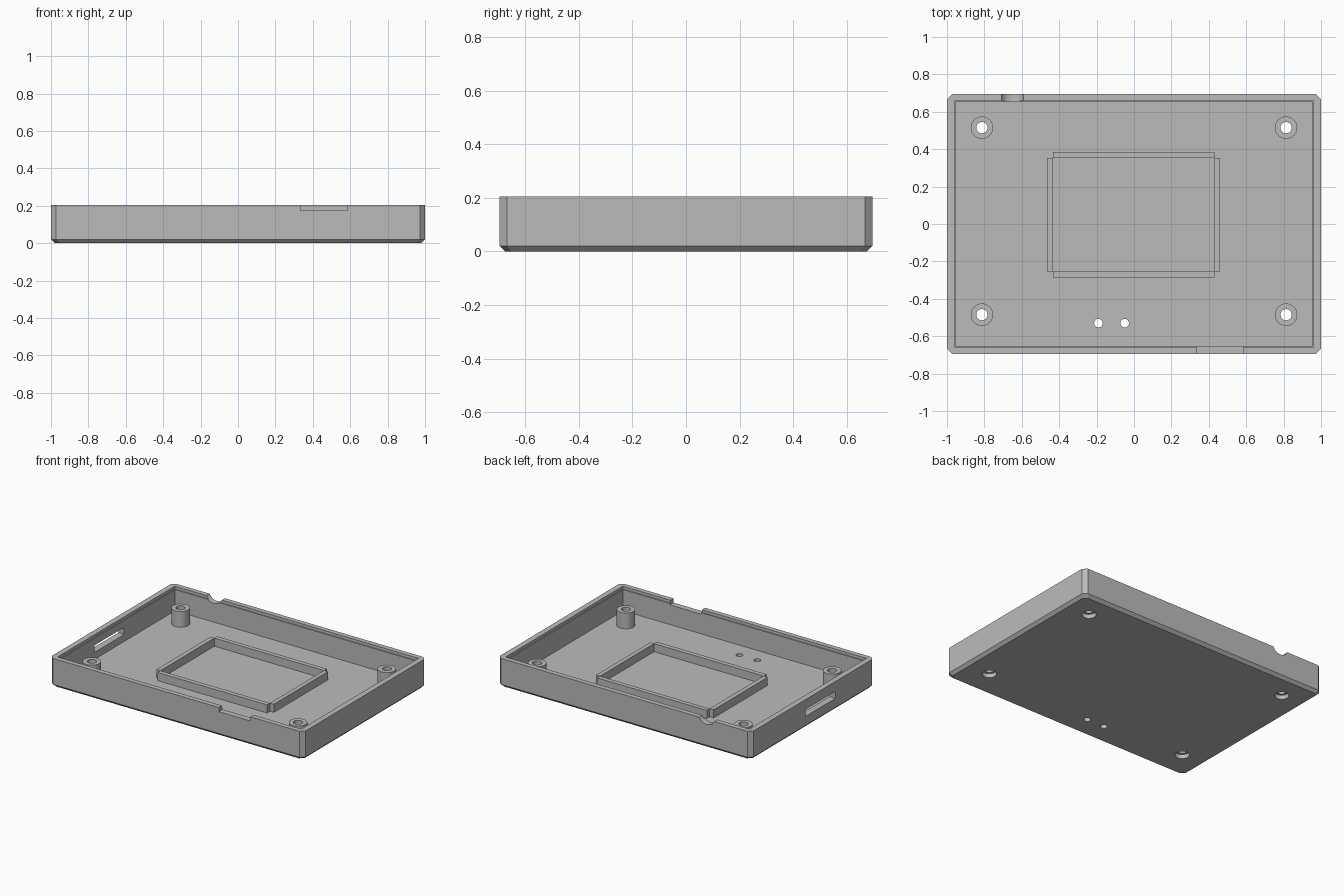
import bpy, bmesh, math
from mathutils import Matrix, Vector

if "Cube" in bpy.data.objects:
    bpy.data.objects.remove(bpy.data.objects["Cube"])

grey = bpy.data.materials.new("plain grey")
grey.use_nodes = True
colour = (0.5, 0.5, 0.5, 1)
grey.diffuse_color = colour
grey.node_tree.nodes["Principled BSDF"].inputs["Base Color"].default_value = colour


def finish(name, bm):
    bmesh.ops.recalc_face_normals(bm, faces=bm.faces)
    mesh = bpy.data.meshes.new(name)
    bm.to_mesh(mesh)
    bm.free()
    mesh.materials.append(grey)
    obj = bpy.data.objects.new(name, mesh)
    bpy.context.collection.objects.link(obj)
    return obj


def box(name, x0, x1, y0, y1, z0, z1):
    bm = bmesh.new()
    bmesh.ops.create_cube(bm, size=1)
    for v in bm.verts:
        v.co = Vector((x1 if v.co.x > 0 else x0, y1 if v.co.y > 0 else y0,
                       z1 if v.co.z > 0 else z0))
    return finish(name, bm)


def cylinder(name, x, y, z0, z1, r, sides=32, along_y=False):
    bm = bmesh.new()
    bmesh.ops.create_cone(bm, cap_ends=True, segments=sides, radius1=r, radius2=r, depth=z1 - z0)
    centre = Matrix.Translation((x, y, (z0 + z1) / 2))
    turn = Matrix.Rotation(math.pi / 2, 4, "X") if along_y else Matrix.Identity(4)
    bm.transform(centre @ turn)
    return finish(name, bm)


def cut(targets, cutter):
    for obj in targets:
        mod = obj.modifiers.new("cut", "BOOLEAN")
        mod.operation = "DIFFERENCE"
        mod.solver = "EXACT"
        mod.object = cutter
        bpy.context.view_layer.objects.active = obj
        bpy.ops.object.modifier_apply(modifier=mod.name)
    bpy.data.objects.remove(cutter)


W, D, H = 1.0, 0.695, 0.205
FLOOR = 0.035

# Tray: clipped-corner block with a bevelled underside
bm = bmesh.new()
rings = []
for inset, z in ((0.02, 0), (0, 0.02), (0, H)):
    w, d, c = W - inset, D - inset, 0.027
    outline = [(w, d - c), (w - c, d), (c - w, d), (-w, d - c),
               (-w, c - d), (c - w, -d), (w - c, -d), (w, c - d)]
    rings.append([bm.verts.new((x, y, z)) for x, y in outline])
bm.faces.new(rings[0])
bm.faces.new(rings[-1])
for low, high in zip(rings, rings[1:]):
    for i in range(8):
        j = (i + 1) % 8
        bm.faces.new((low[i], low[j], high[j], high[i]))
tray = finish("tray", bm)

# Cavity and the narrow step inside the rim
cut([tray], box("cavity_cutter", -0.953, 0.953, -0.653, 0.653, FLOOR, 0.3))
cut([tray], box("rim_step_cutter", -0.96, 0.96, -0.66, 0.66, H - 0.02, 0.3))

# Openings in the walls
cut([tray], box("front_notch_cutter", 0.335, 0.585, -0.8, -0.6, 0.175, 0.3))
cut([tray], box("side_slot_cutter", -1.1, -0.9, -0.255, 0.08, 0.085, 0.135))
notch = cylinder("cable_notch_cutter", -0.65, 0, -0.1, 0.1, 0.067, along_y=True)
notch.data.transform(Matrix.Translation((0, 0.68, 0.235)))
cut([tray], notch)

# Indicator holes in the floor
for x in (-0.19, -0.05):
    cut([tray], cylinder("indicator_hole_cutter", x, -0.53, -0.1, 0.1, 0.023, 24))

# Screw posts with through holes, counterbored from below
posts = []
for x in (-0.813, 0.813):
    for y in (-0.485, 0.515):
        post = cylinder("screw_post", x, y, FLOOR - 0.01, 0.147, 0.06)
        posts.append(post)
        cut([tray, post], cylinder("screw_hole_cutter", x, y, -0.1, 0.3, 0.03))
        cut([tray, post], cylinder("counterbore_cutter", x, y, -0.1, 0.03, 0.047))

# Low frame of four walls, open at the outer corners
TOP = 0.093
for name, x0, x1, y0, y1 in (("frame_front", -0.434, 0.43, -0.287, -0.254),
                             ("frame_back", -0.434, 0.43, 0.354, 0.386),
                             ("frame_right", -0.466, -0.434, -0.254, 0.354),
                             ("frame_left", 0.43, 0.461, -0.254, 0.354)):
    box(name, x0, x1, y0, y1, FLOOR - 0.005, TOP)

# Smooth the round walls, keep the edges sharp
bpy.ops.object.select_all(action="DESELECT")
for obj in [tray] + posts:
    obj.select_set(True)
bpy.context.view_layer.objects.active = tray
bpy.ops.object.shade_smooth_by_angle(angle=math.radians(25))
